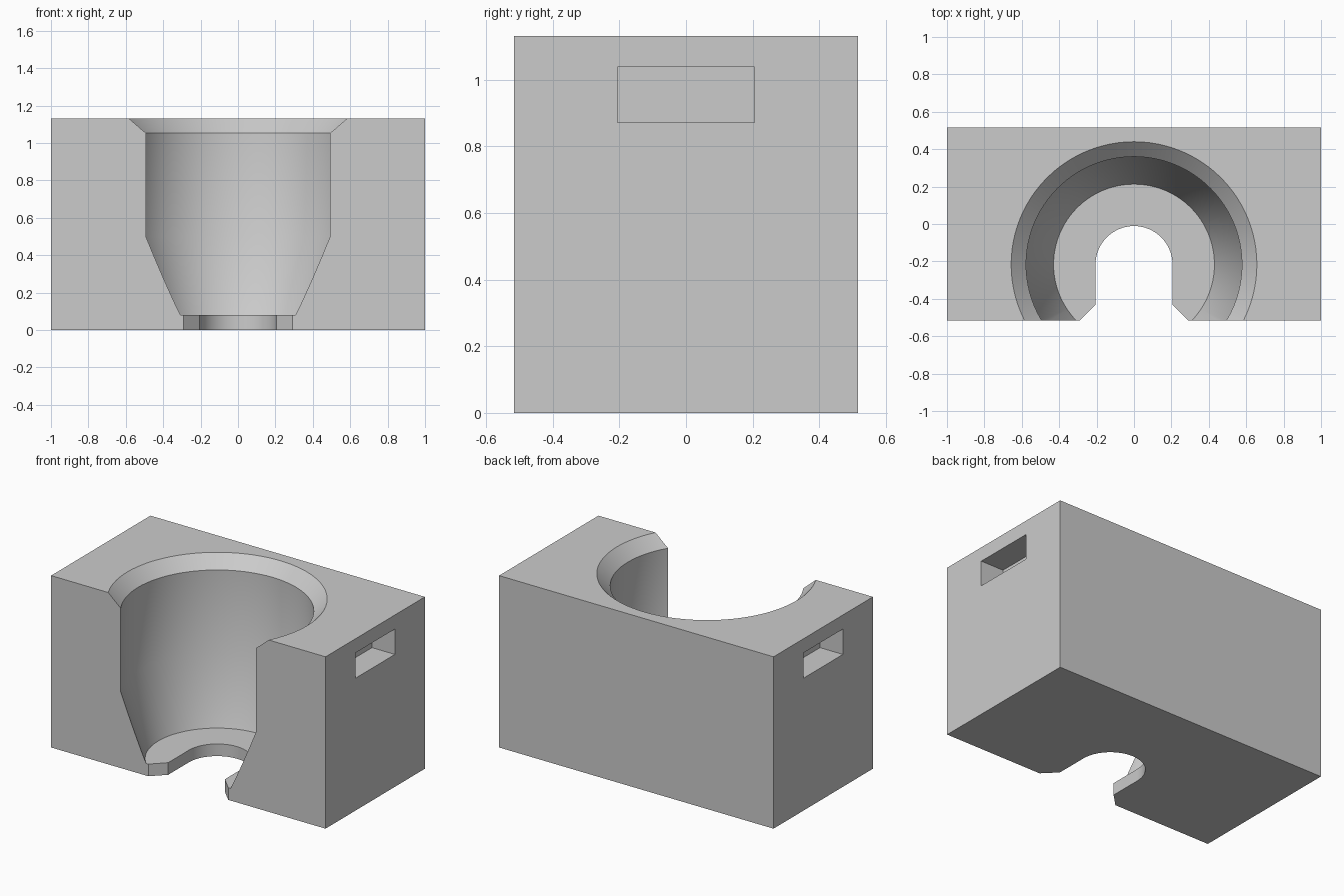
import bpy
import bmesh
import math

if "Cube" in bpy.data.objects:
    bpy.data.objects.remove(bpy.data.objects["Cube"])

HALF_DEPTH, HEIGHT, AXIS_Y = 0.517, 1.132, -0.217

grey = bpy.data.materials.new("plain grey")
grey.use_nodes = True
colour = (0.6, 0.6, 0.6, 1)
grey.diffuse_color = colour
grey.node_tree.nodes["Principled BSDF"].inputs["Base Color"].default_value = colour


def make_object(name, bm):
    bmesh.ops.recalc_face_normals(bm, faces=bm.faces)
    mesh = bpy.data.meshes.new(name)
    bm.to_mesh(mesh)
    bm.free()
    mesh.materials.append(grey)
    obj = bpy.data.objects.new(name, mesh)
    bpy.context.collection.objects.link(obj)
    return obj


def box(name, low, high):
    bm = bmesh.new()
    bmesh.ops.create_cube(bm, size=1)
    for v in bm.verts:
        v.co = [lo + (c + 0.5) * (hi - lo) for c, lo, hi in zip(v.co, low, high)]
    return make_object(name, bm)


def turned(name, profile, segments=96):
    """Closed solid of revolution from (radius, height) points."""
    bm = bmesh.new()
    rings = []
    for r, z in profile:
        angles = [2 * math.pi * i / segments for i in range(segments)]
        rings.append([bm.verts.new((r * math.cos(a), AXIS_Y + r * math.sin(a), z)) for a in angles])
    for a, b in zip(rings, rings[1:]):
        for i in range(segments):
            j = (i + 1) % segments
            bm.faces.new((a[i], a[j], b[j], b[i]))
    bm.faces.new(rings[0])
    bm.faces.new(rings[-1])
    return make_object(name, bm)


def extruded(name, outline, z0, z1):
    """Vertical prism from an (x, y) outline."""
    bm = bmesh.new()
    face = bm.faces.new([bm.verts.new((x, y, z0)) for x, y in outline])
    top = bmesh.ops.extrude_face_region(bm, geom=[face])["geom"]
    for v in top:
        if isinstance(v, bmesh.types.BMVert):
            v.co.z = z1
    return make_object(name, bm)


block = box("holder_block", (-1, -HALF_DEPTH, 0), (1, HALF_DEPTH, HEIGHT))

# Cup cavity: tapered base, straight wall, flared rim
cavity = turned("cup_cavity_cutter", [
    (0.43, 0.08), (0.577, 0.5), (0.577, 1.053), (0.657, HEIGHT), (0.757, HEIGHT + 0.1)])

# Rounded floor slot with a flared mouth at the front
radius = 0.206
arc = [(radius * math.cos(a), AXIS_Y + radius * math.sin(a))
       for a in (math.pi * i / 32 for i in range(33))]
flare_y, mouth_y = -0.432, -0.6
mouth_x = radius + flare_y - mouth_y
slot = extruded("floor_slot_cutter", arc + [
    (-radius, flare_y), (-mouth_x, mouth_y), (mouth_x, mouth_y), (radius, flare_y)], -0.1, 0.12)

# Grip pockets on both sides
pockets = [box(f"{side}_pocket_cutter", (min(x), -0.205, 0.872), (max(x), 0.205, 1.039))
           for side, x in (("left", (0.833, 1.1)), ("right", (-0.833, -1.1)))]

for cutter in [cavity, slot] + pockets:
    cutter.hide_render = True
    cutter.hide_set(True)
    cut = block.modifiers.new(cutter.name, "BOOLEAN")
    cut.operation = "DIFFERENCE"
    cut.solver = "EXACT"
    cut.object = cutter

# Apply the cuts, then smooth only the curved walls
bpy.ops.object.select_all(action="DESELECT")
block.select_set(True)
bpy.context.view_layer.objects.active = block
for cut in list(block.modifiers):
    bpy.ops.object.modifier_apply(modifier=cut.name)
bpy.ops.object.shade_smooth_by_angle(angle=math.radians(30))
